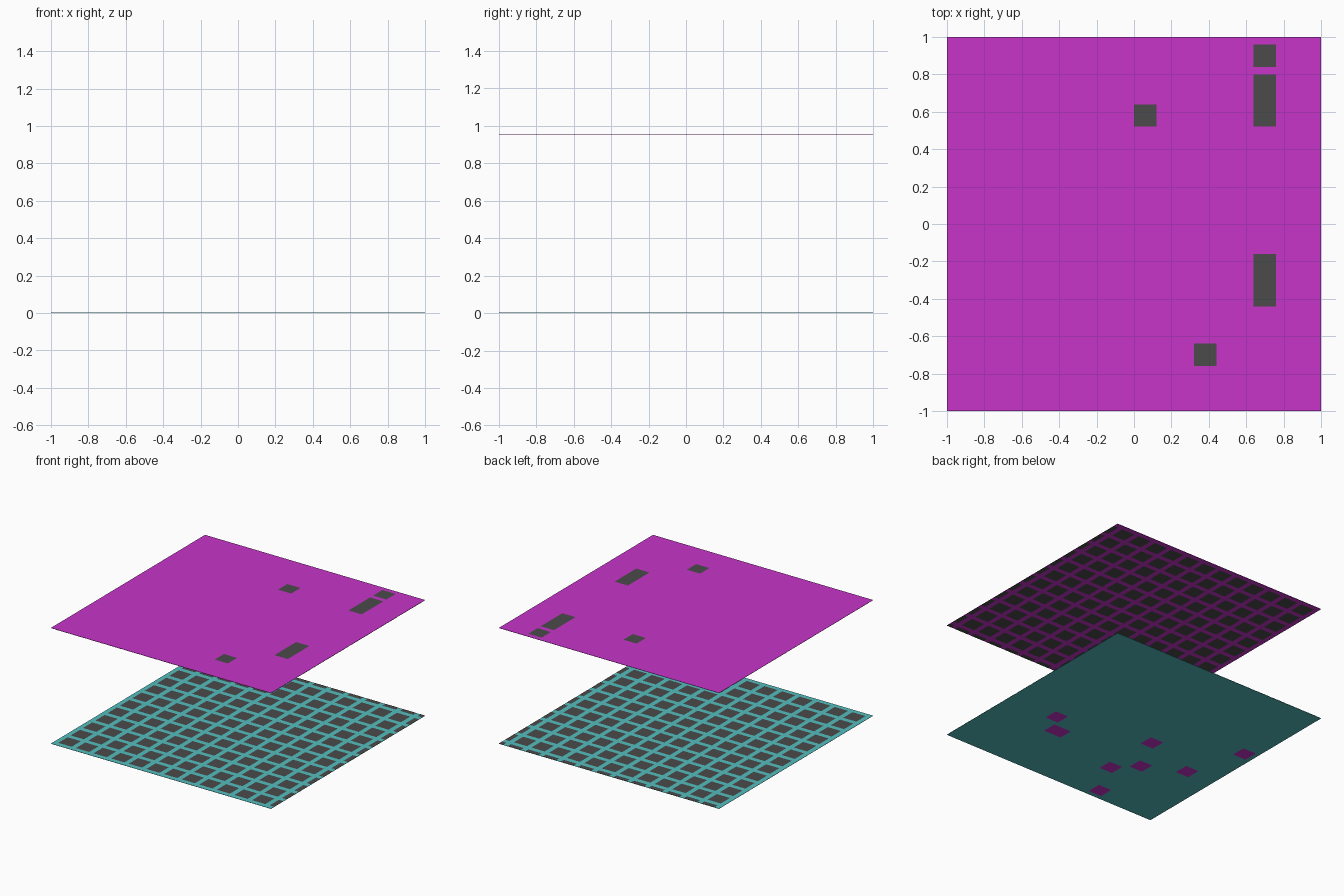
import bpy, bmesh

if "Cube" in bpy.data.objects:
    bpy.data.objects.remove(bpy.data.objects["Cube"])

PITCH, CELL, HALF = 0.16, 0.12, 1.0
T, GAP = 0.002, 0.001          # sheet thickness, patch offset from its sheet


def material(name, rgb):
    m = bpy.data.materials.new(name)
    m.diffuse_color = (*rgb, 1)
    m.use_nodes = True
    m.node_tree.nodes["Principled BSDF"].inputs["Base Color"].default_value = m.diffuse_color
    return m


magenta = material("magenta", (0.57, 0.034, 0.58))
cyan = material("cyan", (0.09, 0.52, 0.52))
dark = material("dark_grey", (0.07, 0.07, 0.07))


def finish(name, bm, mat):
    me = bpy.data.meshes.new(name)
    bm.to_mesh(me)
    bm.free()
    me.materials.append(mat)
    ob = bpy.data.objects.new(name, me)
    bpy.context.collection.objects.link(ob)
    return ob


def sheet(name, z, mat):
    bm = bmesh.new()
    bmesh.ops.create_cube(bm, size=1)
    for v in bm.verts:
        v.co = (v.co.x * 2, v.co.y * 2, z + (v.co.z + 0.5) * T)
    return finish(name, bm, mat)


def patches(name, rects, z, mat, up):
    """Flat rectangles (x0, y0, x1, y1) facing up or down."""
    bm = bmesh.new()
    for x0, y0, x1, y1 in rects:
        pts = [(x0, y0), (x1, y0), (x1, y1), (x0, y1)]
        if not up:
            pts.reverse()
        bm.faces.new([bm.verts.new((x, y, z)) for x, y in pts])
    return finish(name, bm, mat)


def cell(i, j, flip, w=CELL, h=CELL):
    """Cell i, j of the lattice; flip counts rows from the back edge."""
    x0 = -0.96 + i * PITCH
    y0 = -0.96 + j * PITCH
    x1, y1 = min(x0 + w, HALF), min(y0 + h, HALF)
    return (x0, -y1, x1, -y0) if flip else (x0, y0, x1, y1)


def lattice(flip):
    return [cell(i, j, flip) for i in range(13) for j in range(13)]


# Lower sheet: dark lattice on top, magenta squares underneath
sheet("lower_sheet", GAP, cyan)
patches("lower_lattice", lattice(False), T + 2 * GAP, dark, True)
marks = [(8, 3, 0.16), (9, 4, CELL), (4, 5, CELL), (3, 3, CELL),
         (4, 2, CELL), (1, 4, CELL), (0, 7, CELL), (3, 0, CELL)]
patches("lower_marks", [cell(i, j, False, w) for i, j, w in marks],
        0, magenta, False)

# Upper sheet: dark squares on top, dark lattice underneath
Z = 0.951
sheet("upper_sheet", Z, magenta)
patches("upper_lattice", lattice(True), Z - GAP, dark, False)
spots = [(6, 2, CELL), (10, 0, CELL), (10, 1, 0.28),
         (10, 7, 0.28), (8, 10, CELL)]
patches("upper_marks", [cell(i, j, True, CELL, h) for i, j, h in spots],
        Z + T + GAP, dark, True)
